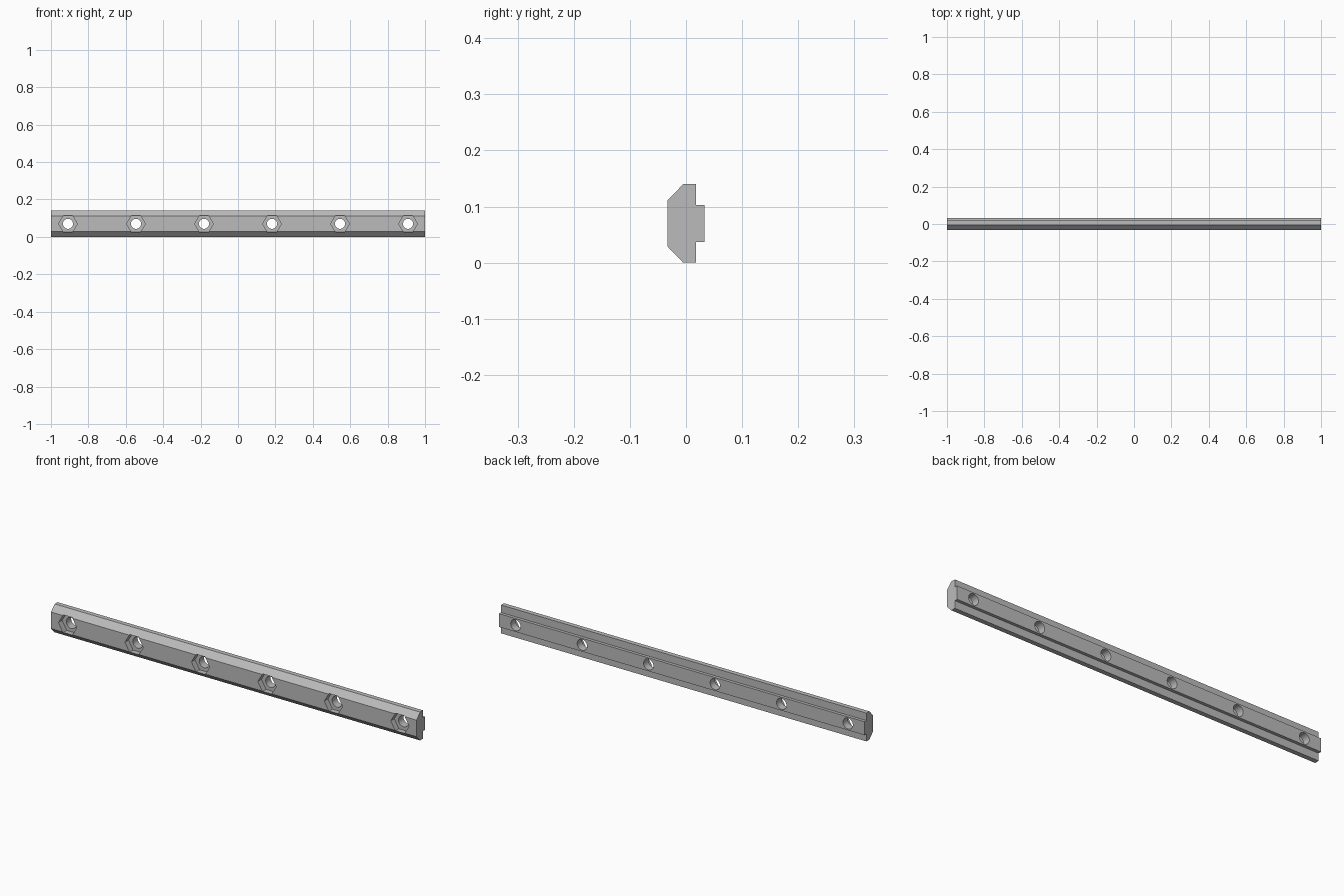
import bpy
import math

cube = bpy.data.objects.get("Cube")
if cube:
    bpy.data.objects.remove(cube, do_unlink=True)

LENGTH = 2.0
MID_Z = 0.07
FRONT_Y = -0.033
POCKET_DEPTH = 0.028
HOLES = 6
SPACING = LENGTH / 5.5

# Single plain grey finish
grey = bpy.data.materials.new("plain grey")
grey.use_nodes = True
colour = (0.5, 0.5, 0.5, 1)
grey.diffuse_color = colour
grey.node_tree.nodes["Principled BSDF"].inputs["Base Color"].default_value = colour

# Rail: half profile (y, height above middle) mirrored and extruded along x
half = [(0.033, 0.033), (0.018, 0.033), (0.018, 0.07), (-0.005, 0.07), (FRONT_Y, 0.041)]
profile = [(y, MID_Z + h) for y, h in half] + [(y, MID_Z - h) for y, h in reversed(half)]
n = len(profile)
verts = [(x, y, z) for x in (-LENGTH / 2, LENGTH / 2) for y, z in profile]
faces = [tuple(reversed(range(n))), tuple(range(n, 2 * n))]
faces += [(i, (i + 1) % n, n + (i + 1) % n, n + i) for i in range(n)]
mesh = bpy.data.meshes.new("rail")
mesh.from_pydata(verts, [], faces)
rail = bpy.data.objects.new("rail", mesh)
bpy.context.collection.objects.link(rail)
mesh.materials.append(grey)

bpy.ops.object.select_all(action='DESELECT')
bpy.context.view_layer.objects.active = rail
rail.select_set(True)
bpy.ops.object.mode_set(mode='EDIT')
bpy.ops.mesh.select_all(action='SELECT')
bpy.ops.mesh.normals_make_consistent(inside=False)
bpy.ops.object.mode_set(mode='OBJECT')


def cut_prism(x, sides, radius, y_start, y_end, turn):
    """Cut a prism lying along y out of the rail."""
    bpy.ops.mesh.primitive_cylinder_add(
        vertices=sides, radius=radius, depth=y_end - y_start,
        location=(x, (y_start + y_end) / 2, MID_Z),
        rotation=(math.pi / 2, turn, 0))
    cutter = bpy.context.object
    cutter.hide_render = True
    cutter.data.materials.append(grey)
    bpy.context.view_layer.objects.active = rail
    mod = rail.modifiers.new("cut", 'BOOLEAN')
    mod.operation = 'DIFFERENCE'
    mod.solver = 'EXACT'
    mod.object = cutter
    bpy.ops.object.modifier_apply(modifier=mod.name)
    bpy.data.objects.remove(cutter, do_unlink=True)


# Hexagonal nut pockets in the front, with round bolt holes through the rail
for i in range(HOLES):
    x = (i - (HOLES - 1) / 2) * SPACING
    cut_prism(x, 6, 0.05, FRONT_Y - 0.05, FRONT_Y + POCKET_DEPTH, math.pi / 6)
    cut_prism(x, 32, 0.027, -0.1, 0.1, 0)

# Smooth bores, crisp edges everywhere else
bpy.ops.object.select_all(action='DESELECT')
rail.select_set(True)
bpy.context.view_layer.objects.active = rail
bpy.ops.object.shade_smooth_by_angle(angle=math.radians(30))
